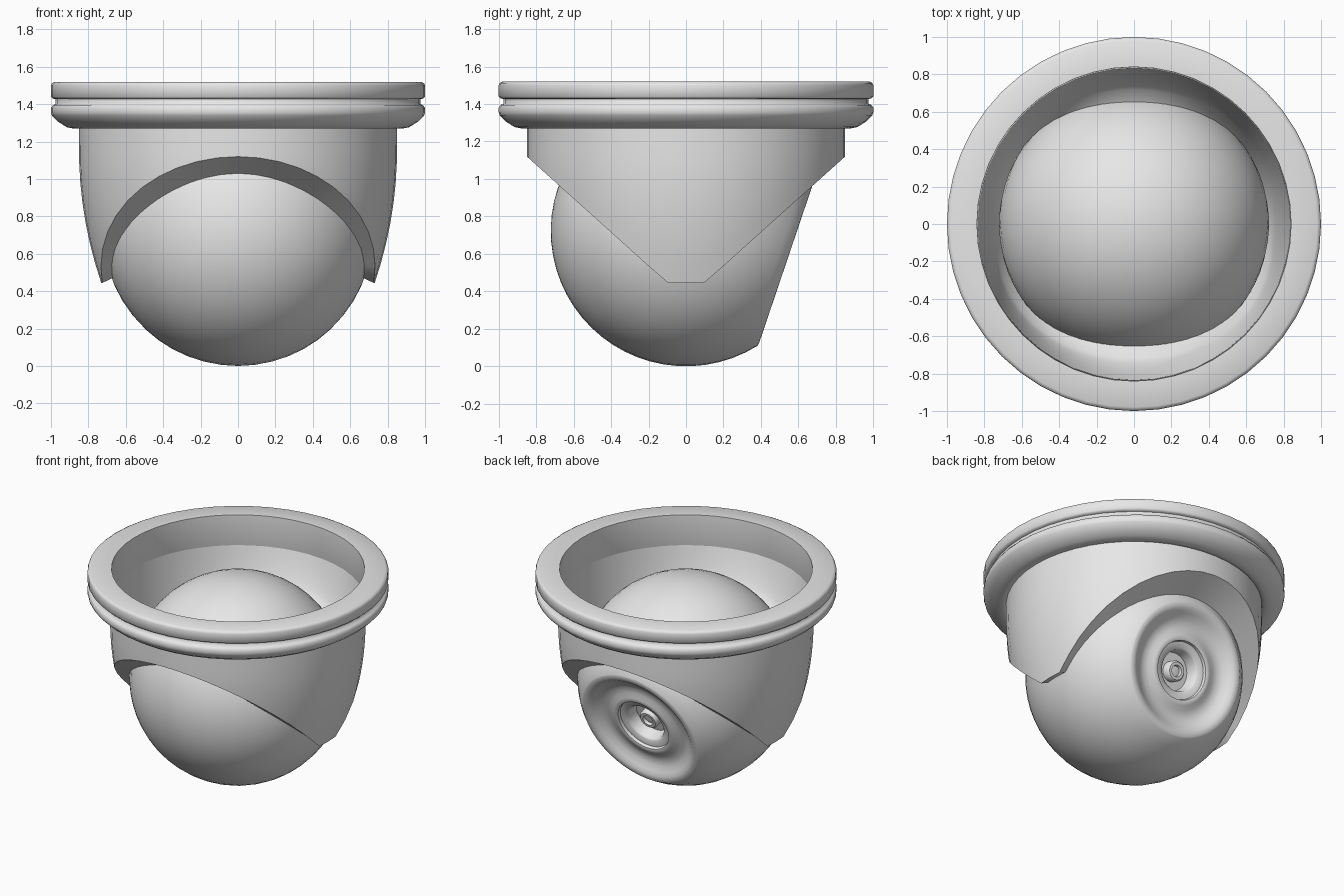
import bpy
import bmesh
from math import sin, cos, pi, sqrt, asin, radians

if "Cube" in bpy.data.objects:
    bpy.data.objects.remove(bpy.data.objects["Cube"], do_unlink=True)

SEGMENTS = 48
BALL_R = 0.722      # ball radius, also the height of its centre
FACE_R = 0.46       # radius of the flat lens face on the ball
SEAM_R, SEAM_Z = 0.835, 1.3     # where the ring's wall meets the shell's

grey = bpy.data.materials.new("light grey plastic")
grey.use_nodes = True
grey.diffuse_color = (0.8, 0.8, 0.8, 1)
grey.node_tree.nodes["Principled BSDF"].inputs["Base Color"].default_value = (0.8, 0.8, 0.8, 1)


def revolve(name, section, closed=False, angle=35):
    """Sweep section(a) -> list of (radius, z) around z; the profile may vary with the angle."""
    bm = bmesh.new()
    rows = []
    for i in range(SEGMENTS):
        a = 2 * pi * i / SEGMENTS
        rows.append([bm.verts.new((r * cos(a), r * sin(a), z)) for r, z in section(a)])
    count = len(rows[0])
    for i in range(SEGMENTS):
        here, there = rows[i], rows[(i + 1) % SEGMENTS]
        for j in range(count if closed else count - 1):
            k = (j + 1) % count
            bm.faces.new((here[j], there[j], there[k], here[k]))
    bmesh.ops.remove_doubles(bm, verts=bm.verts, dist=1e-5)
    bmesh.ops.recalc_face_normals(bm, faces=bm.faces)
    mesh = bpy.data.meshes.new(name)
    bm.to_mesh(mesh)
    bm.free()
    mesh.materials.append(grey)
    obj = bpy.data.objects.new(name, mesh)
    bpy.context.collection.objects.link(obj)
    bpy.ops.object.select_all(action="DESELECT")
    obj.select_set(True)
    bpy.context.view_layer.objects.active = obj
    bpy.ops.object.shade_smooth_by_angle(angle=radians(angle))
    return obj


# Mounting ring with a groove around its rim
ring_profile = [
    (0.845, 1.27), (0.88, 1.27), (0.915, 1.277), (0.96, 1.305), (0.995, 1.34),
    (1.0, 1.355), (1.0, 1.38), (0.99, 1.395), (0.975, 1.4), (0.975, 1.427),
    (0.99, 1.43), (1.0, 1.44), (1.0, 1.5), (0.995, 1.512), (0.98, 1.52),
    (0.84, 1.52), (SEAM_R, SEAM_Z),
]
revolve("mounting_ring", lambda a: ring_profile, closed=True, angle=75)


# Shell: a tapering collar with arches front and back and a tab on each side
def outer_radius(z):
    drop = max(0, 1.15 - z) / 0.7
    return 0.85 - 0.117 * drop ** 2


def shell_section(a):
    z_edge = 1.0
    for _ in range(20):
        y = abs(sin(a)) * outer_radius(z_edge)
        z_edge = max(0.445, 0.355 + 0.9 * y)
    lift = (z_edge - 0.445) / 0.675
    z_in = z_edge + 0.025 - 0.115 * lift
    r_in = sqrt(BALL_R ** 2 - (z_in - BALL_R) ** 2)
    steps = 8
    outer, inner = [], []
    for i in range(steps + 1):
        t = i / steps
        z = SEAM_Z + (z_edge - SEAM_Z) * t
        outer.append((outer_radius(z), z))
        inner.append((r_in + (SEAM_R - r_in) * t ** 0.5, z_in + (SEAM_Z - z_in) * t))
    return outer + inner


revolve("shell", shell_section, closed=True, angle=60)

# Ball, built around its lens axis: round back, rounded rim and dished face
face_h = sqrt(BALL_R ** 2 - FACE_R ** 2)
sweep = pi - asin(FACE_R / BALL_R)
ball_steps = 24
ball_profile = [(BALL_R * sin(sweep * i / ball_steps), -BALL_R * cos(sweep * i / ball_steps))
                for i in range(ball_steps + 1)]
face_profile = [
    (0.45, 0.004), (0.43, 0.005), (0.41, 0.0), (0.385, -0.018), (0.35, -0.043),
    (0.31, -0.055), (0.27, -0.05), (0.235, -0.035), (0.215, -0.03), (0.2, -0.035),
    (0.195, -0.055), (0.15, -0.06), (0.14, -0.07), (0.13, -0.15), (0.07, -0.15),
]
ball_profile += [(r, face_h + h) for r, h in face_profile] + [(0, face_h - 0.15)]
ball = revolve("ball", lambda a: ball_profile, angle=45)

# Lens: a small barrel with a recessed glass in the bottom of the lens well
lens_profile = [(0.07, -0.15), (0.07, -0.1), (0.06, -0.09), (0.04, -0.09),
                (0.035, -0.11), (0, -0.105)]
lens = revolve("lens", lambda a: [(r, face_h + h) for r, h in lens_profile], angle=45)

# Aim the camera backwards and slightly down
for part in (ball, lens):
    part.location.z = BALL_R
    part.rotation_euler.x = radians(-108.7)
